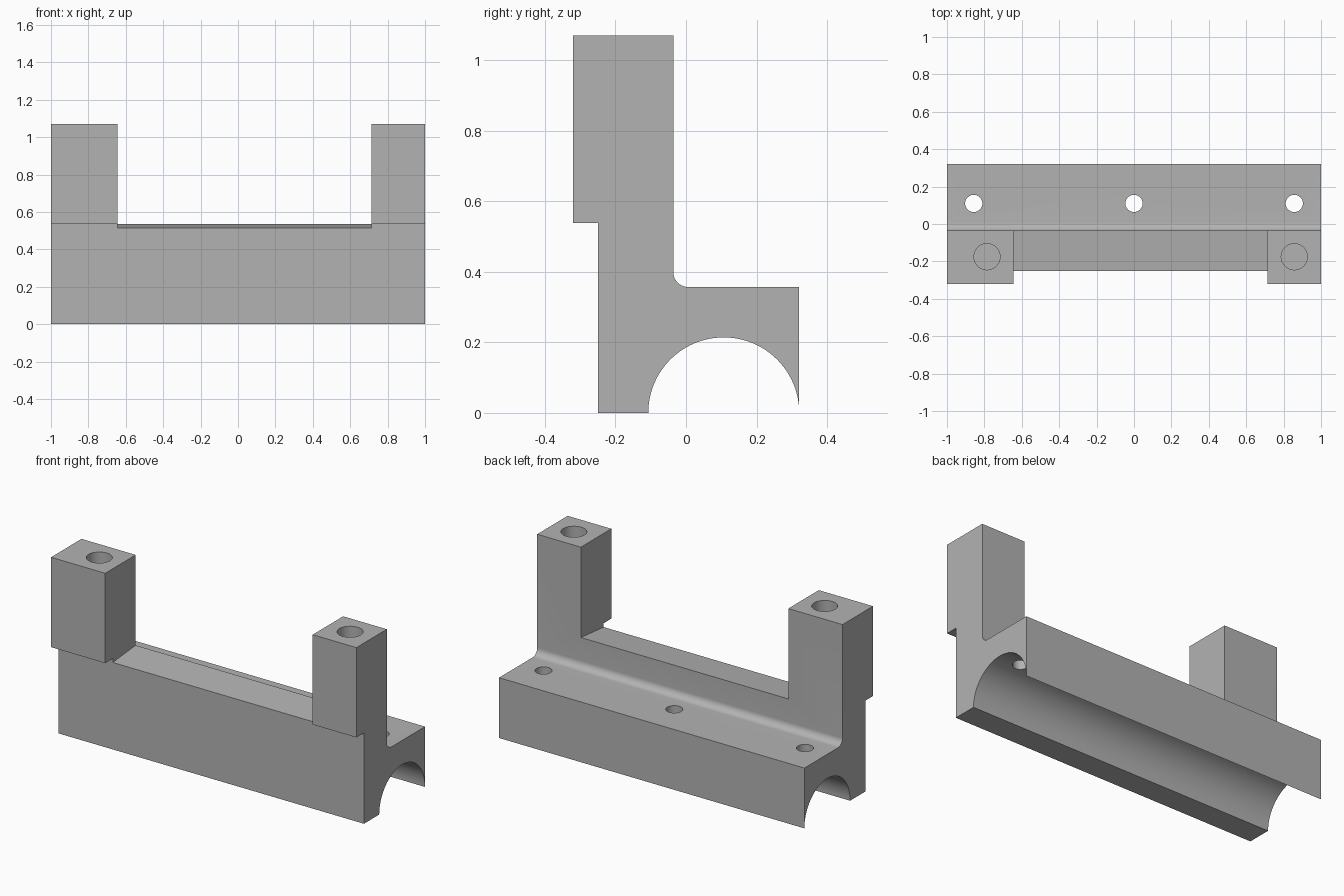
import bpy, bmesh
from math import sin, cos, pi

cube = bpy.data.objects.get("Cube")
if cube:
    bpy.data.objects.remove(cube, do_unlink=True)

grey = bpy.data.materials.new("plain grey")
grey.use_nodes = True
colour = (0.45, 0.45, 0.45, 1)
grey.diffuse_color = colour
grey.node_tree.nodes["Principled BSDF"].inputs["Base Color"].default_value = colour


def arc(cy, cz, r, start, end, steps):
    """Points (y, z) along a circular arc, angles in units of pi."""
    angles = [pi * (start + (end - start) * i / steps) for i in range(steps + 1)]
    return [(cy + r * cos(a), cz + r * sin(a)) for a in angles]


def extrude_x(name, profile, x0, x1):
    """Solid made by sweeping a (y, z) profile from x0 to x1."""
    bm = bmesh.new()
    face = bm.faces.new([bm.verts.new((x0, y, z)) for y, z in profile])
    swept = bmesh.ops.extrude_face_region(bm, geom=[face])["geom"]
    bmesh.ops.translate(bm, vec=(x1 - x0, 0, 0),
                        verts=[g for g in swept if isinstance(g, bmesh.types.BMVert)])
    bmesh.ops.recalc_face_normals(bm, faces=bm.faces)
    mesh = bpy.data.meshes.new(name)
    bm.to_mesh(mesh)
    bm.free()
    mesh.materials.append(grey)
    obj = bpy.data.objects.new(name, mesh)
    bpy.context.collection.objects.link(obj)
    return obj


def hole_cutter(name, x, y, r, z0, z1):
    bpy.ops.mesh.primitive_cylinder_add(vertices=48, radius=r, depth=z1 - z0,
                                        location=(x, y, (z0 + z1) / 2))
    obj = bpy.context.object
    obj.name = name
    obj.data.materials.append(grey)
    return obj


# Full-length bracket: foot, round channel, rear ledge, fillet and wall with front overhang
TOP, LEDGE, WALL, BACK = 1.07, 0.357, -0.036, 0.321
profile = [(-0.321, TOP), (-0.321, 0.538), (-0.25, 0.538), (-0.25, 0)]
profile += arc(0.107, 0, 0.214, 1, 0, 48)
profile += [(BACK, LEDGE)]
profile += arc(WALL + 0.042, LEDGE + 0.042, 0.042, 1.5, 1, 10)
profile += [(WALL, TOP)]
bracket = extrude_x("clamp_bracket", profile, -1, 1)

# Opening between the two posts, with a gently sloping floor
cutters = [extrude_x("opening_cutter",
                     [(-0.4, 0.501), (0.1, 0.5475), (0.1, 1.2), (-0.4, 1.2)],
                     -0.645, 0.714)]

# Blind holes in the posts
for x in (-0.786, 0.857):
    cutters.append(hole_cutter("post_hole_cutter", x, -0.175, 0.07, 0.54, 1.2))

# Through holes in the rear ledge
for x in (-0.857, 0, 0.857):
    cutters.append(hole_cutter("ledge_hole_cutter", x, 0.11, 0.046, 0.1, 0.5))

# Cut, then discard the cutters
bpy.ops.object.select_all(action="DESELECT")
bpy.context.view_layer.objects.active = bracket
bracket.select_set(True)
for cutter in cutters:
    cutter.hide_render = True
    mod = bracket.modifiers.new("cut", "BOOLEAN")
    mod.operation = "DIFFERENCE"
    mod.solver = "EXACT"
    mod.object = cutter
    bpy.ops.object.modifier_apply(modifier=mod.name)
    bpy.data.objects.remove(cutter, do_unlink=True)

bpy.ops.object.shade_smooth_by_angle(angle=pi / 6)
